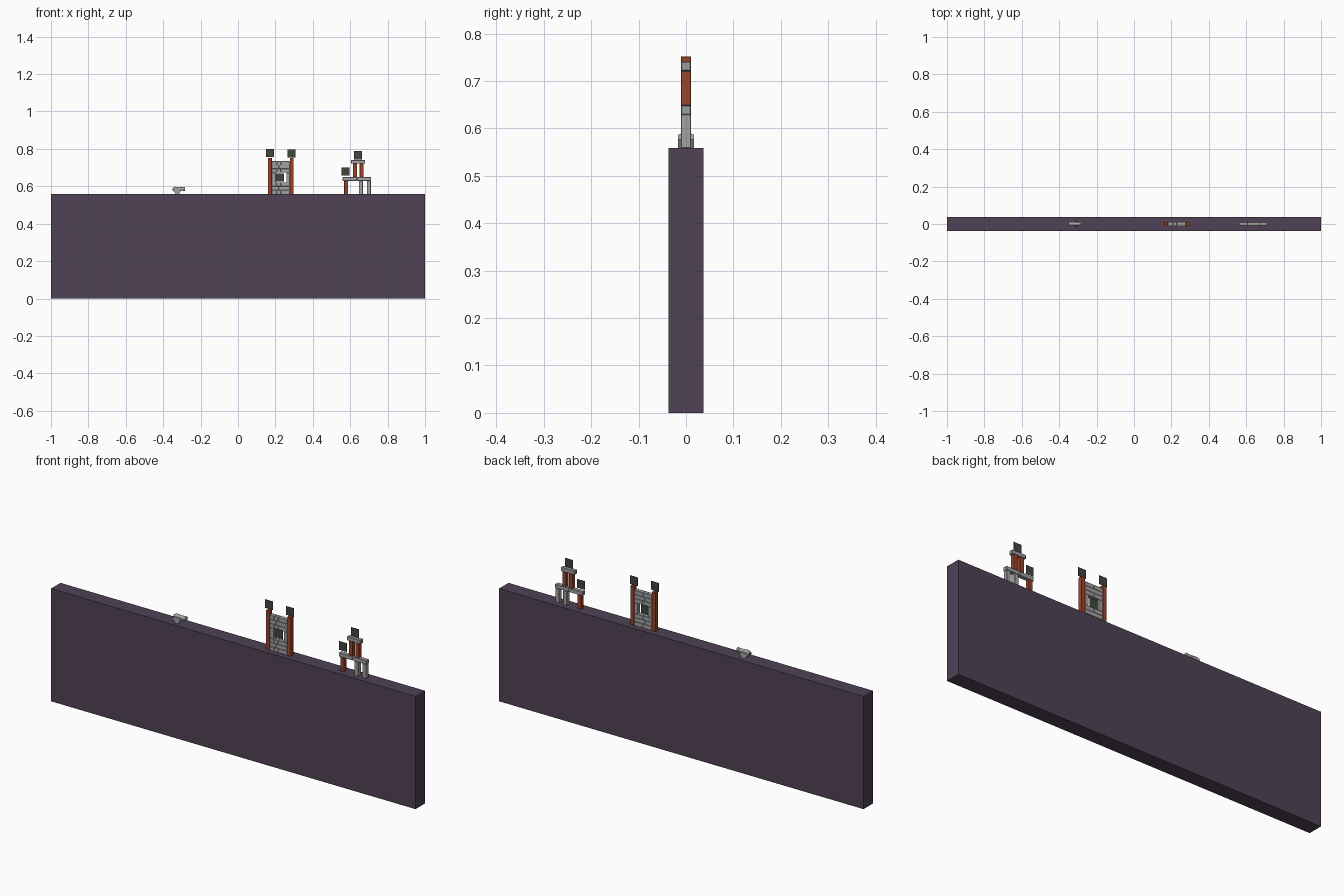
import bpy, bmesh, math
from mathutils import Matrix

if "Cube" in bpy.data.objects:
    bpy.data.objects.remove(bpy.data.objects["Cube"])


def material(name, rgb):
    m = bpy.data.materials.new(name)
    m.diffuse_color = (*rgb, 1)
    m.use_nodes = True
    m.node_tree.nodes["Principled BSDF"].inputs["Base Color"].default_value = m.diffuse_color
    return m


PURPLE = material("dusky purple", (0.080, 0.054, 0.091))
STONE = material("stone grey", (0.36, 0.36, 0.36))
WOOD = material("red brown wood", (0.32, 0.060, 0.024))
DARK = material("dark olive grey", (0.055, 0.060, 0.048))
TOP = 0.559      # top of the big base
HALF = 0.0105    # half depth of the blocks


def finish(name, bm, mat):
    me = bpy.data.meshes.new(name)
    bm.to_mesh(me)
    bm.free()
    ob = bpy.data.objects.new(name, me)
    bpy.context.collection.objects.link(ob)
    me.materials.append(mat)
    return ob


def box(name, x0, x1, z0, z1, mat, y0=-HALF, y1=HALF, bevel=0.0):
    bm = bmesh.new()
    centre = ((x0 + x1) / 2, (y0 + y1) / 2, (z0 + z1) / 2)
    bmesh.ops.create_cube(bm, size=1, matrix=Matrix.Translation(centre)
                          @ Matrix.Diagonal((x1 - x0, y1 - y0, z1 - z0, 1)))
    if bevel:
        bmesh.ops.bevel(bm, geom=bm.edges[:], offset=bevel, segments=1, affect='EDGES')
    return finish(name, bm, mat)


def plate(name, x, z, w=0.043):
    box(name, x - w / 2, x + w / 2, z - w / 2, z + w / 2, DARK, -0.0005, 0.0005)


# base slab
box("base", -1, 1, 0, TOP, PURPLE, -0.037, 0.037)

# walled tower: wooden posts on both sides
for side, x0 in (("left", 0.160), ("right", 0.277)):
    box(side + "_post", x0, x0 + 0.021, TOP, 0.752, WOOD, bevel=0.001)

# tower wall: stone courses under and over the window
WX0, WX1, H = 0.181, 0.277, 0.0205
for part, z0 in (("lower", TOP), ("upper", 0.673)):
    for row in range(3):
        joints = [WX0, 0.207, 0.229, WX1] if row % 2 == 0 else [WX0, 0.218, WX1]
        for i, (a, b) in enumerate(zip(joints, joints[1:])):
            z = z0 + row * H
            box(f"{part}_wall_block_{row}_{i}", a, b, z, z + H, STONE, bevel=0.001)
# window sides and window plate
box("window_side_left", WX0, 0.202, TOP + 3 * H, 0.673, STONE, bevel=0.001)
box("window_side_right", 0.259, WX1, TOP + 3 * H, 0.673, STONE, bevel=0.001)
plate("window_plate", 0.224, 0.648)
plate("left_post_plate", 0.171, 0.778)
plate("right_post_plate", 0.286, 0.775)

# open tower: legs, two lower beams, upper posts, upper beam
for name, x0, mat in (("wood_leg", 0.568, WOOD), ("inner_stone_leg", 0.646, STONE),
                      ("outer_stone_leg", 0.689, STONE)):
    box(name, x0, x0 + 0.021, TOP, 0.629, mat, bevel=0.001)
for i, x0 in enumerate((0.560, 0.636)):
    box(f"lower_beam_{i}", x0, x0 + 0.076, 0.629, 0.649, STONE, bevel=0.002)
for i, x0 in enumerate((0.615, 0.650)):
    box(f"upper_post_{i}", x0, x0 + 0.021, 0.649, 0.721, WOOD, bevel=0.001)
box("upper_beam", 0.604, 0.680, 0.721, 0.741, STONE, bevel=0.002)
plate("lower_beam_plate", 0.575, 0.679)
plate("upper_beam_plate", 0.642, 0.766)

# cannon: tapered barrel with muzzle ring and rounded breech
def barrel_part(name, x, r1, r2, length):
    bm = bmesh.new()
    bmesh.ops.create_cone(bm, cap_ends=True, segments=12, radius1=r1, radius2=r2, depth=length,
                          matrix=Matrix.Translation((x, 0, 0.586))
                          @ Matrix.Rotation(math.pi / 2, 4, 'Y'))
    finish(name, bm, STONE)


barrel_part("cannon_barrel", -0.316, 0.012, 0.009, 0.046)
barrel_part("cannon_muzzle", -0.288, 0.011, 0.011, 0.010)
barrel_part("cannon_breech", -0.345, 0.005, 0.012, 0.012)

# cannon carriage cheeks and axle
for side in (-1, 1):
    bm = bmesh.new()
    outline = [(-0.332, TOP), (-0.316, TOP), (-0.305, 0.577), (-0.312, 0.587),
               (-0.338, 0.587), (-0.350, 0.579)]
    face = bm.faces.new([bm.verts.new((x, side * 0.0125 - 0.0045, z)) for x, z in outline])
    ext = bmesh.ops.extrude_face_region(bm, geom=[face])
    bmesh.ops.translate(bm, vec=(0, 0.009, 0),
                        verts=[v for v in ext["geom"] if isinstance(v, bmesh.types.BMVert)])
    bmesh.ops.recalc_face_normals(bm, faces=bm.faces[:])
    finish("cannon_cheek_" + ("front" if side < 0 else "back"), bm, STONE)
box("cannon_axle", -0.332, -0.318, 0.574, 0.582, STONE, -0.012, 0.012)
